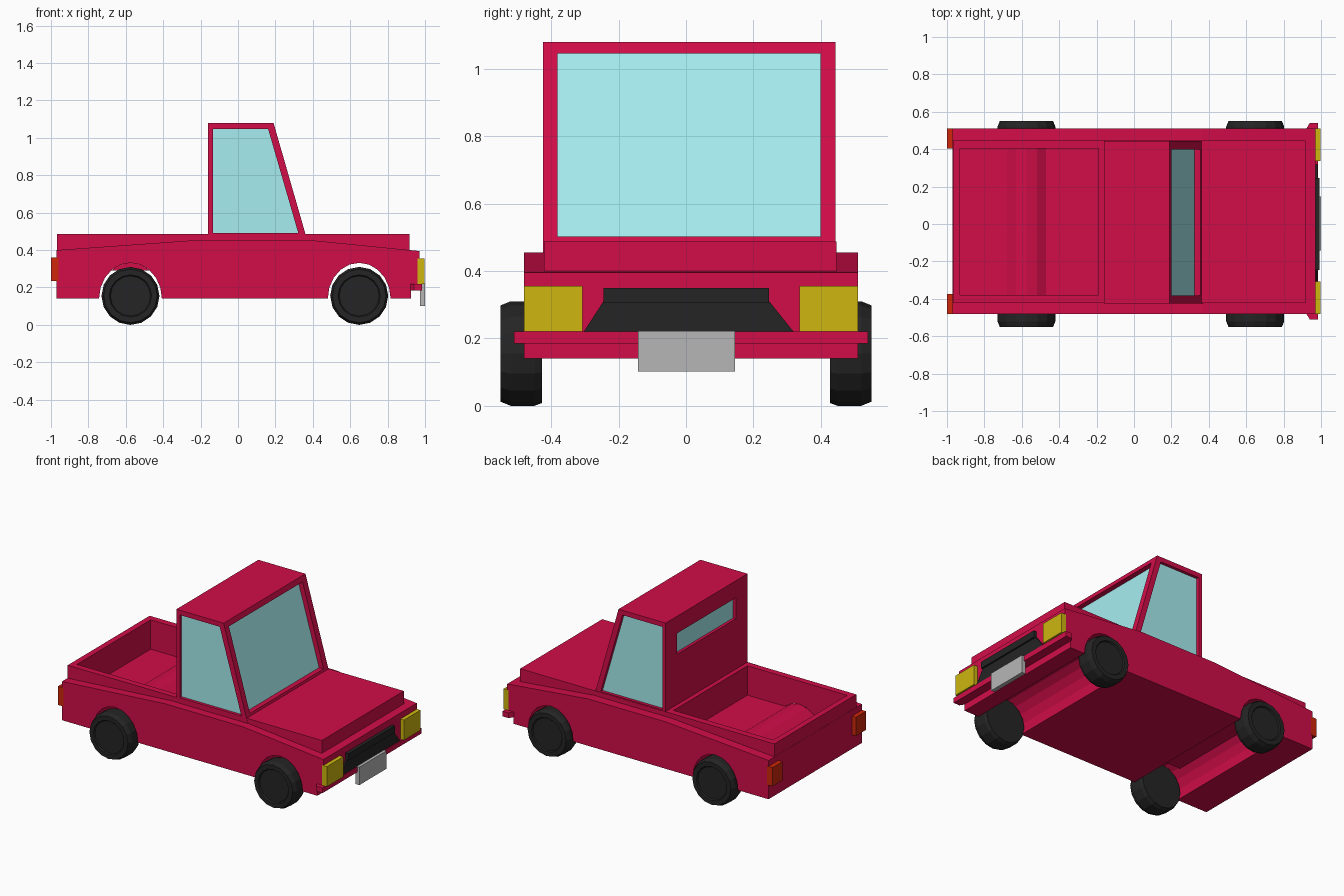
import bpy, bmesh, math
from mathutils import Vector, Matrix

if "Cube" in bpy.data.objects:
    bpy.data.objects.remove(bpy.data.objects["Cube"])

MID = 0.015  # body centre line in y


def material(name, rgb):
    m = bpy.data.materials.new(name)
    m.diffuse_color = (*rgb, 1)
    m.use_nodes = True
    m.node_tree.nodes["Principled BSDF"].inputs["Base Color"].default_value = m.diffuse_color
    return m


RED = material("red_paint", (0.64, 0.004, 0.065))
GLASS = material("glass", (0.38, 0.85, 0.87))
YELLOW = material("headlight_yellow", (0.62, 0.47, 0.005))
LAMP = material("tail_red", (0.62, 0.02, 0.003))
BLACK = material("black_rubber", (0.018, 0.018, 0.018))
GREY = material("plate_grey", (0.47, 0.47, 0.47))


def finish(bm, name, mat):
    bmesh.ops.recalc_face_normals(bm, faces=bm.faces)
    me = bpy.data.meshes.new(name)
    bm.to_mesh(me)
    bm.free()
    if mat:
        me.materials.append(mat)
    ob = bpy.data.objects.new(name, me)
    bpy.context.collection.objects.link(ob)
    return ob


def prism(name, pts, lo, hi, axis, mat=None):
    """Extrude a 2D profile along one axis from lo to hi."""
    def place(p, t):
        a, b = p
        return {'x': (t, a, b), 'y': (a, t, b), 'z': (a, b, t)}[axis]
    bm = bmesh.new()
    face = bm.faces.new([bm.verts.new(place(p, lo)) for p in pts])
    ext = bmesh.ops.extrude_face_region(bm, geom=[face])
    move = Vector(place((0, 0), hi - lo))
    bmesh.ops.translate(bm, vec=move, verts=[v for v in ext['geom'] if isinstance(v, bmesh.types.BMVert)])
    return finish(bm, name, mat)


def box(name, x, y, z, mat=None):
    return prism(name, [(x[0], y[0]), (x[1], y[0]), (x[1], y[1]), (x[0], y[1])], z[0], z[1], 'z', mat)


def cut(ob, cutter):
    """Subtract cutter from ob, then remove the cutter."""
    cutter.hide_render = True
    mod = ob.modifiers.new("cut", 'BOOLEAN')
    mod.operation, mod.solver, mod.object = 'DIFFERENCE', 'EXACT', cutter
    bpy.context.view_layer.update()
    dg = bpy.context.evaluated_depsgraph_get()
    me = bpy.data.meshes.new_from_object(ob.evaluated_get(dg))
    ob.modifiers.clear()
    ob.data = me
    bpy.data.objects.remove(cutter)


def arch(cx, a0=180, a1=0, n=10):
    angles = [math.radians(a0 + (a1 - a0) * i / n) for i in range(n + 1)]
    return [(cx + 0.168 * math.cos(a), 0.14 + 0.192 * math.sin(a)) for a in angles]


REAR, FRONT = -0.575, 0.648

# Lower body with wheel channels running across the full width
body = prism("lower_body",
             [(-0.97, 0.14)] + arch(REAR) + arch(FRONT) +
             [(0.925, 0.14), (0.925, 0.2), (0.97, 0.2), (0.97, 0.395),
              (0.37, 0.455), (-0.2, 0.455), (-0.97, 0.40)],
             -0.48, 0.51, 'y', RED)
# Narrower upper deck: bonnet and bed rim
deck = box("upper_deck", (-0.969, 0.918), (-0.422, 0.447), (0.36, 0.487), RED)
# Open cargo bed
for part in (body, deck):
    cut(part, box("bed_cutter", (-0.93, -0.19), (-0.38, 0.403), (0.29, 0.7)))
# Hump over the rear wheel channel
prism("bed_wheel_hump", arch(REAR, 128.5, 51.5, 4), -0.38, 0.403, 'y', RED)

# Cabin shell with window openings
cabin = prism("cabin", [(-0.16, 0.45), (0.371, 0.45), (0.19, 1.08), (-0.16, 1.08)],
              -0.424, 0.444, 'y', RED)
cut(cabin, prism("side_cutter", [(-0.135, 0.492), (0.322, 0.492), (0.161, 1.048), (-0.135, 1.048)],
                 -0.6, 0.6, 'y'))
cut(cabin, box("windscreen_cutter", (-0.13, 0.6), (-0.382, 0.399), (0.503, 1.045)))
cut(cabin, box("rear_window_cutter", (-0.3, 0.0), (-0.30, 0.325), (0.825, 0.965)))
# Glass set inside the shell
prism("cabin_glass", [(-0.14, 0.47), (0.332, 0.47), (0.162, 1.06), (-0.14, 1.06)],
      -0.404, 0.424, 'y', GLASS)

# Lights, one pair at each end
for side, s in (("right", -1), ("left", 1)):
    y = sorted((MID + s * 0.322, MID + s * 0.496))
    box(f"headlight_{side}", (0.96, 0.997), y, (0.22, 0.355), YELLOW)
    y = sorted((MID + s * 0.388, MID + s * 0.496))
    box(f"tail_light_{side}", (-1.0, -0.96), y, (0.235, 0.36), LAMP)

# Grille: raised upper bar over a wider lower panel
box("grille_bar", (0.96, 0.992), (-0.245, 0.247), (0.305, 0.35), BLACK)
prism("grille_panel", [(-0.31, 0.21), (0.327, 0.21), (0.247, 0.31), (-0.245, 0.31)],
      0.96, 0.98, 'x', BLACK)

# Front bumper with angled ends, and the plate
half = [(0.985, 0.525), (0.94, 0.525), (0.918, 0.49)]
prism("front_bumper", [(x, MID + y) for x, y in half] + [(x, MID - y) for x, y in reversed(half)],
      0.185, 0.22, 'z', RED)
box("number_plate", (0.972, 1.0), (-0.142, 0.146), (0.102, 0.222), GREY)


# Wheels: turned tyre profile with a recessed hub disc
def wheel(name, x, side):
    prof = [(0, 0.428), (0.147, 0.428), (0.155, 0.45), (0.155, 0.52), (0.143, 0.55),
            (0.113, 0.55), (0.107, 0.542), (0, 0.542)]
    bm = bmesh.new()
    vs = [bm.verts.new((r, y * side, 0)) for r, y in prof]
    es = [bm.edges.new(p) for p in zip(vs, vs[1:])]
    bmesh.ops.spin(bm, geom=vs + es, cent=(0, 0, 0), axis=(0, 1, 0),
                   angle=math.tau, steps=16)
    bmesh.ops.remove_doubles(bm, verts=bm.verts, dist=1e-4)
    bmesh.ops.translate(bm, verts=bm.verts, vec=(x, 0, 0.155))
    return finish(bm, name, BLACK)


for end, x in (("rear", REAR), ("front", FRONT)):
    for side, s in (("right", -1), ("left", 1)):
        wheel(f"wheel_{end}_{side}", x, s)
